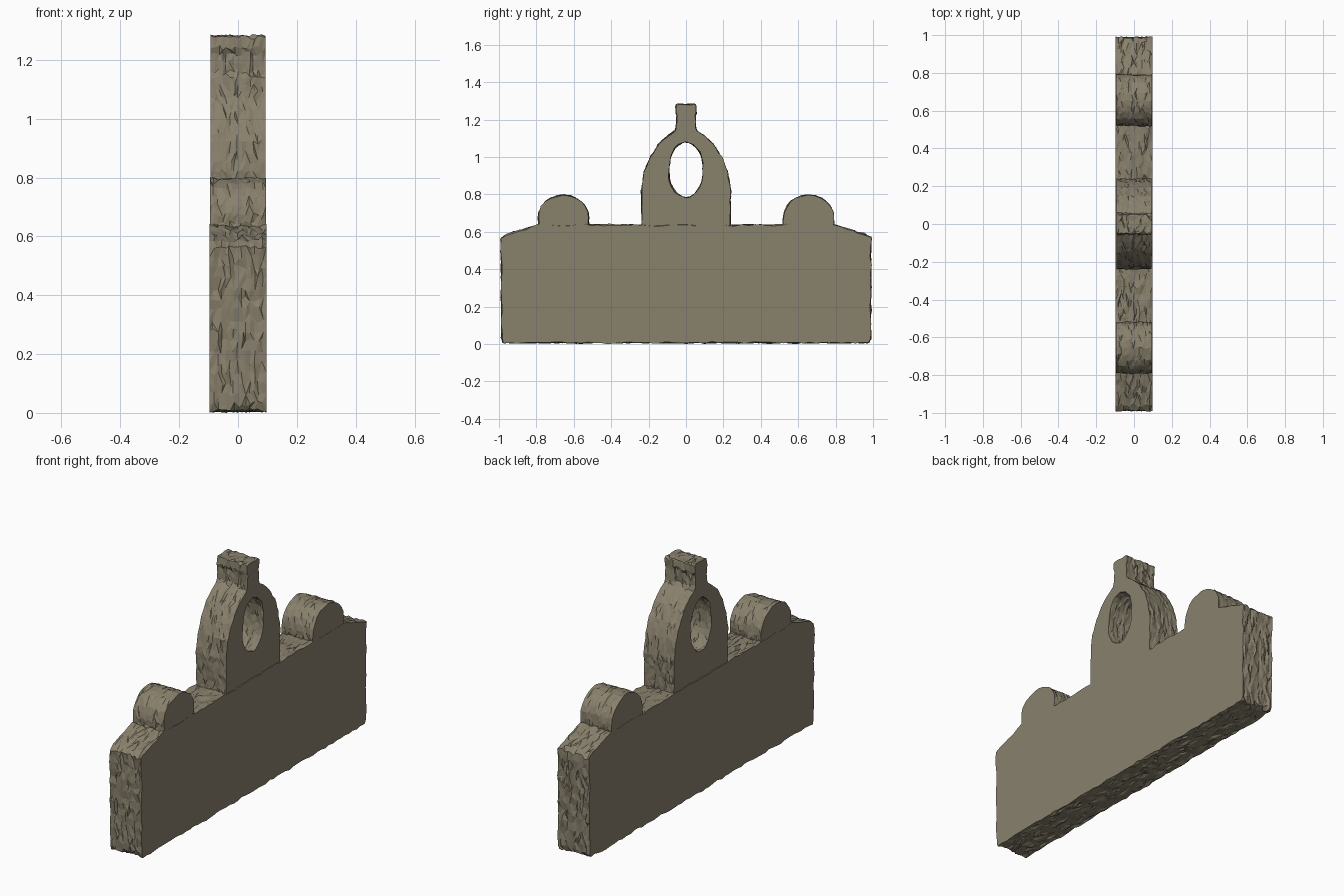
import bpy, bmesh, math, random
from mathutils import Vector, noise

if "Cube" in bpy.data.objects:
    bpy.data.objects.remove(bpy.data.objects["Cube"])

random.seed(4)
stone = bpy.data.materials.new("weathered_stone")
stone.diffuse_color = (0.25, 0.218, 0.152, 1)
stone.use_nodes = True
stone.node_tree.nodes["Principled BSDF"].inputs["Base Color"].default_value = stone.diffuse_color


def resample(points, step):
    """Split each side of a closed outline into short, even pieces."""
    out = []
    for i, p in enumerate(points):
        a, b = Vector(p), Vector(points[(i + 1) % len(points)])
        n = max(1, round((b - a).length / step))
        out += [a.lerp(b, k / n) for k in range(n)]
    return out


def rough_wall(bm, outline, half, amount, step, rows=14):
    """Chiselled wall across x along a y-z outline; returns both rim edge loops."""
    pts = resample(outline, step)
    n = len(pts)
    seed = random.uniform(0, 50)
    rings = []
    for r in range(rows + 1):
        x = -half + 2 * half * r / rows
        inner = 0 < r < rows
        ring = []
        for i, p in enumerate(pts):
            t = (pts[(i + 1) % n] - pts[i - 1]).normalized()
            nrm = Vector((t.y, -t.x))
            d = amount * (0.9 * noise.noise(Vector((x * 45, i * step * 14, seed)))
                          + random.uniform(-0.55, 0.55))
            q = p + nrm * d
            if inner:
                q += t * random.uniform(-0.3, 0.3) * step
            dx = random.uniform(-0.3, 0.3) * 2 * half / rows if inner else 0
            ring.append(bm.verts.new((x + dx, q.x, max(q.y, 0))))
        rings.append(ring)
    for a, b in zip(rings, rings[1:]):
        for i in range(n):
            j = (i + 1) % n
            if random.random() < 0.5:
                bm.faces.new((a[i], a[j], b[j]))
                bm.faces.new((a[i], b[j], b[i]))
            else:
                bm.faces.new((a[i], a[j], b[i]))
                bm.faces.new((a[j], b[j], b[i]))
    return [[bm.edges.get((ring[i], ring[(i + 1) % n])) for i in range(n)]
            for ring in (rings[0], rings[-1])]


def slab(name, outlines, half, amount=0.008, step=0.035):
    """Flat-faced stone slab; any outline after the first is a hole."""
    bm = bmesh.new()
    rims = [rough_wall(bm, o, half, amount, step) for o in outlines]
    for side, sign in ((0, -1), (1, 1)):
        edges = [e for rim in rims for e in rim[side]]
        bmesh.ops.triangle_fill(bm, edges=edges, use_beauty=True, normal=(sign, 0, 0))
    bmesh.ops.recalc_face_normals(bm, faces=bm.faces[:])
    mesh = bpy.data.meshes.new(name)
    bm.to_mesh(mesh)
    bm.free()
    mesh.materials.append(stone)
    obj = bpy.data.objects.new(name, mesh)
    bpy.context.collection.objects.link(obj)
    return obj


def mirrored(half_outline):
    """Complete a right-hand outline (bottom to top) with its left half."""
    return half_outline + [(-y, z) for y, z in reversed(half_outline)]


# Long base slab with sloped shoulders
slab("base_slab", [mirrored([(0.975, 0.008), (0.985, 0.03), (0.988, 0.565),
                             (0.96, 0.585), (0.79, 0.636)])], 0.097)

# Rounded lobes near each end
for side, label in ((-1, "left"), (1, "right")):
    arc = [(0.135 * math.cos(math.radians(a)), 0.672 + 0.125 * math.sin(math.radians(a)))
           for a in range(0, 181, 15)]
    lobe = [(side * 0.655 + y, z) for y, z in [(0.132, 0.625)] + arc + [(-0.132, 0.625)]]
    slab(label + "_lobe", [lobe], 0.096, 0.006, 0.03)

# Central arch with oval opening and short neck
arch = mirrored([(0.235, 0.625), (0.238, 0.82), (0.222, 0.92), (0.19, 1.0), (0.145, 1.07),
                 (0.095, 1.115), (0.06, 1.14), (0.05, 1.16), (0.048, 1.22),
                 (0.054, 1.24), (0.053, 1.275), (0.045, 1.282)])
hole = [(0.093 * math.cos(i * math.tau / 28), 0.932 + 0.148 * math.sin(i * math.tau / 28))
        for i in range(28)]
slab("central_arch", [arch, hole], 0.093, 0.006, 0.03)
